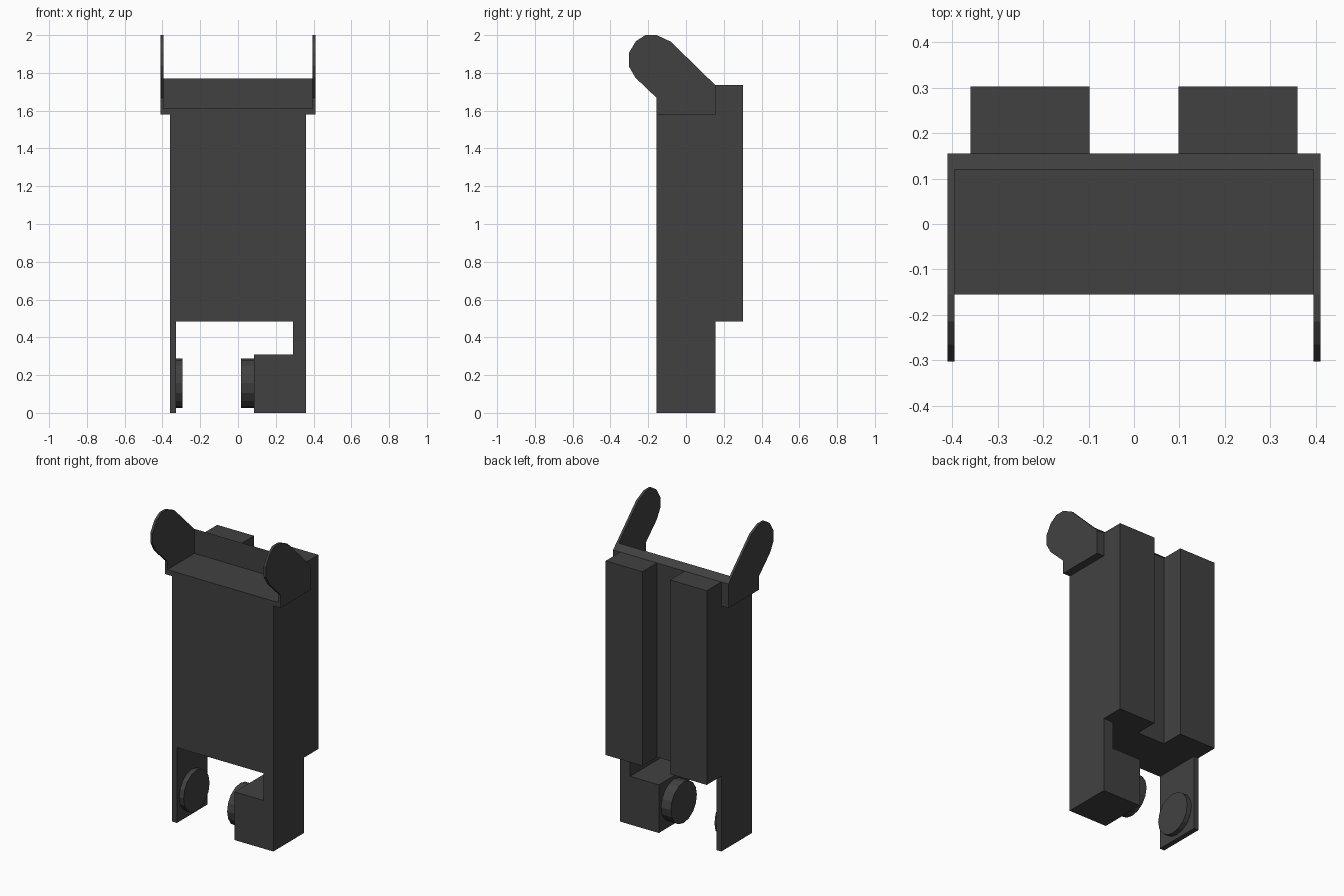
import bpy, bmesh, math
from mathutils import Matrix, Vector

if "Cube" in bpy.data.objects:
    bpy.data.objects.remove(bpy.data.objects["Cube"], do_unlink=True)

# One dark grey material
grey = bpy.data.materials.new("dark_grey")
grey.use_nodes = True
COLOUR = (0.053, 0.053, 0.053, 1.0)
grey.diffuse_color = COLOUR
bsdf = next(n for n in grey.node_tree.nodes if n.type == 'BSDF_PRINCIPLED')
bsdf.inputs["Base Color"].default_value = COLOUR


def finish(name, bm):
    bmesh.ops.recalc_face_normals(bm, faces=bm.faces)
    mesh = bpy.data.meshes.new(name)
    bm.to_mesh(mesh)
    bm.free()
    mesh.materials.append(grey)
    obj = bpy.data.objects.new(name, mesh)
    bpy.context.collection.objects.link(obj)
    return obj


def extrude(name, profile, axis, start, end):
    """Prism from a 2D profile: (x, z) along 'Y', (y, z) along 'X'."""
    bm = bmesh.new()
    place = (lambda a, b: (a, start, b)) if axis == 'Y' else (lambda a, b: (start, a, b))
    face = bm.faces.new([bm.verts.new(place(a, b)) for a, b in profile])
    moved = bmesh.ops.extrude_face_region(bm, geom=[face])["geom"]
    d = end - start
    offset = Vector((0, d, 0)) if axis == 'Y' else Vector((d, 0, 0))
    bmesh.ops.translate(bm, vec=offset,
                        verts=[v for v in moved if isinstance(v, bmesh.types.BMVert)])
    return finish(name, bm)


def disc(name, x0, x1, z, radius):
    """Short cylinder lying along x."""
    bm = bmesh.new()
    bmesh.ops.create_cone(bm, cap_ends=True, segments=16, radius1=radius,
                          radius2=radius, depth=x1 - x0,
                          matrix=Matrix.Translation(((x0 + x1) / 2, 0, z))
                          @ Matrix.Rotation(math.pi / 2, 4, 'Y'))
    return finish(name, bm)


D = 0.155    # half depth of the body
W = 0.36     # half width of the body

# Body with a thin leg on one side and a stepped foot on the other
extrude("body", [(-W, 0), (-0.327, 0), (-0.327, 0.485), (0.29, 0.485), (0.29, 0.31),
                 (0.085, 0.31), (0.085, 0), (W, 0), (W, 1.585), (-W, 1.585)], 'Y', -D, D)

# Discs on the inner sides of the legs
disc("foot_disc", 0.015, 0.09, 0.157, 0.132)
disc("leg_disc", -0.33, -0.295, 0.157, 0.132)

# Tray on top: floor and back wall with a sloped upper edge
extrude("top_tray", [(-D, 1.58), (D, 1.58), (D, 1.735), (0.12, 1.77),
                     (0.12, 1.612), (-D, 1.612)], 'X', -0.396, 0.396)

# Rounded ears leaning forward and twin blocks on the back
ear = [(-D, 1.58), (D, 1.58), (D, 1.735), (-0.08, 1.965), (-0.155, 2.0), (-0.215, 2.0),
       (-0.265, 1.968), (-0.303, 1.905), (-0.303, 1.836), (-0.268, 1.775), (-D, 1.667)]
for side, s in (("left", 1), ("right", -1)):
    extrude(side + "_ear", ear, 'X', s * 0.395, s * 0.411)
    extrude(side + "_back_block", [(D, 0.485), (0.303, 0.485), (0.303, 1.735), (D, 1.735)],
            'X', s * 0.098, s * W)
